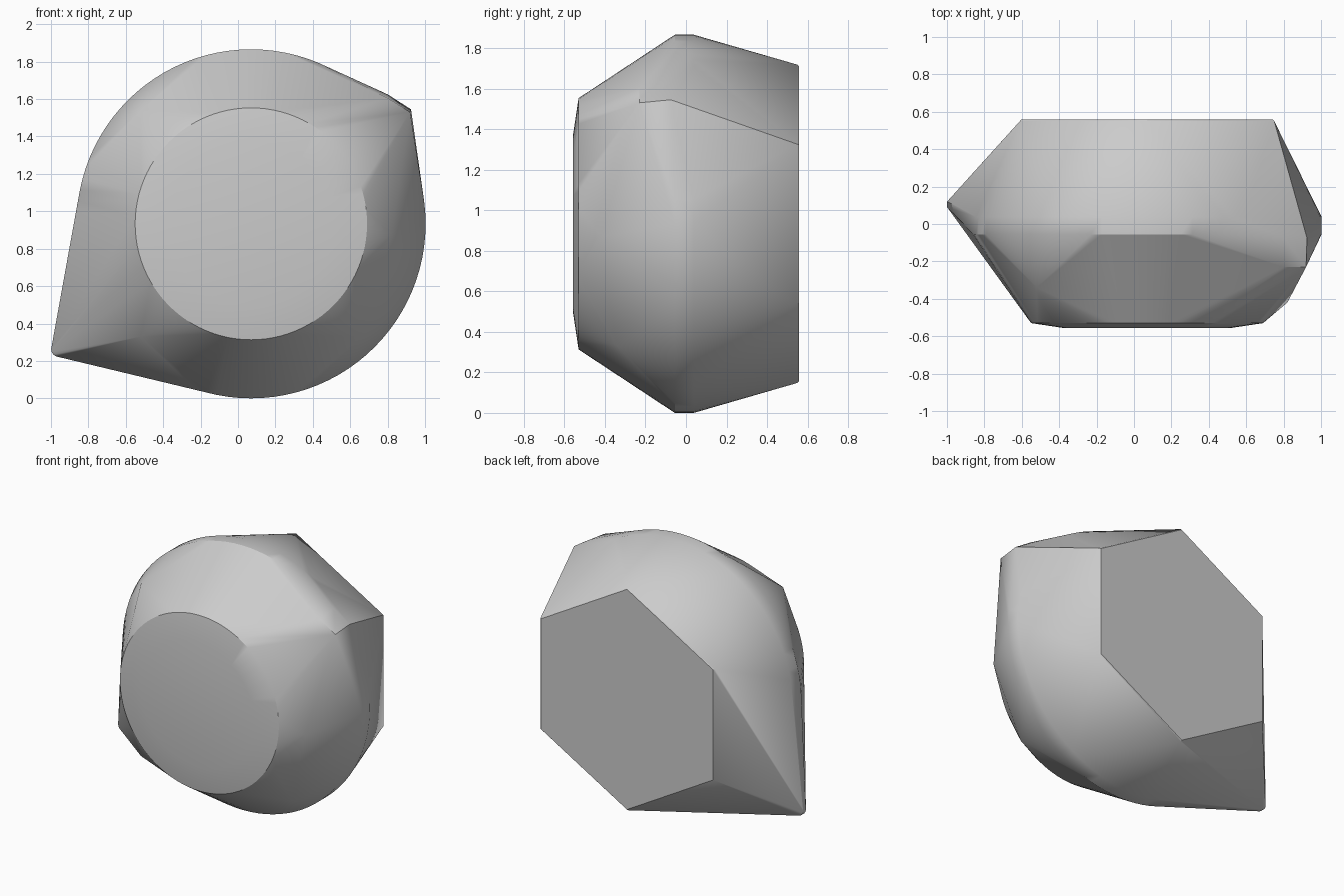
import bpy, bmesh
from math import cos, sin, pi, radians
from mathutils import Vector

old = bpy.data.objects.get("Cube")
if old:
    bpy.data.objects.remove(old, do_unlink=True)

CX, CZ = 0.07, 0.933


def ring(radius, y, count, cx=CX, cz=CZ, turn=0.0):
    """Points of a regular polygon that faces along y."""
    return [Vector((cx + radius * cos(turn + 2 * pi * i / count), y,
                    cz + radius * sin(turn + 2 * pi * i / count)))
            for i in range(count)]


# Round girdle band
points = ring(0.933, -0.055, 96) + ring(0.933, 0.038, 96)

# Flat round front with a shallow chamfer
points += ring(0.62, -0.53, 96) + ring(0.44, -0.557, 96)

# Hexagonal back with a thin bevelled rim
points += ring(0.785, 0.55, 6, turn=pi / 2) + ring(0.777, 0.558, 6, turn=pi / 2)

# Rounded tip at the lower right
points += ring(0.042, 0.09, 16, -0.957, 0.263) + ring(0.042, 0.12, 16, -0.957, 0.263)

# Blunt corner at the upper left
points += [Vector(p) for p in ((0.92, -0.23, 1.53), (0.80, -0.23, 1.605),
                               (0.925, -0.075, 1.545), (0.80, -0.075, 1.625))]

# Small facet corners on the front slope
points += [Vector(p) for p in ((-0.52, -0.34, 1.54), (-0.52, -0.34, 0.33),
                               (0.66, -0.34, 0.33), (0.82, -0.42, 0.87))]

# Wrap all the sections in one convex skin
bm = bmesh.new()
for p in points:
    bm.verts.new(p)
hull = bmesh.ops.convex_hull(bm, input=bm.verts)
inside = [v for v in bm.verts if not v.link_faces]
bmesh.ops.delete(bm, geom=inside, context='VERTS')
bmesh.ops.dissolve_limit(bm, angle_limit=radians(0.3), verts=bm.verts, edges=bm.edges)
bmesh.ops.recalc_face_normals(bm, faces=bm.faces)

mesh = bpy.data.meshes.new("faceted_body")
bm.to_mesh(mesh)
bm.free()
body = bpy.data.objects.new("faceted_body", mesh)
bpy.context.collection.objects.link(body)

# Plain grey
grey = bpy.data.materials.new("plain_grey")
grey.use_nodes = True
colour = (0.6, 0.6, 0.6, 1.0)
grey.diffuse_color = colour
grey.node_tree.nodes["Principled BSDF"].inputs["Base Color"].default_value = colour
mesh.materials.append(grey)

# Soft slopes, crisp facet edges
bpy.ops.object.select_all(action='DESELECT')
body.select_set(True)
bpy.context.view_layer.objects.active = body
bpy.ops.object.shade_smooth_by_angle(angle=radians(30))
